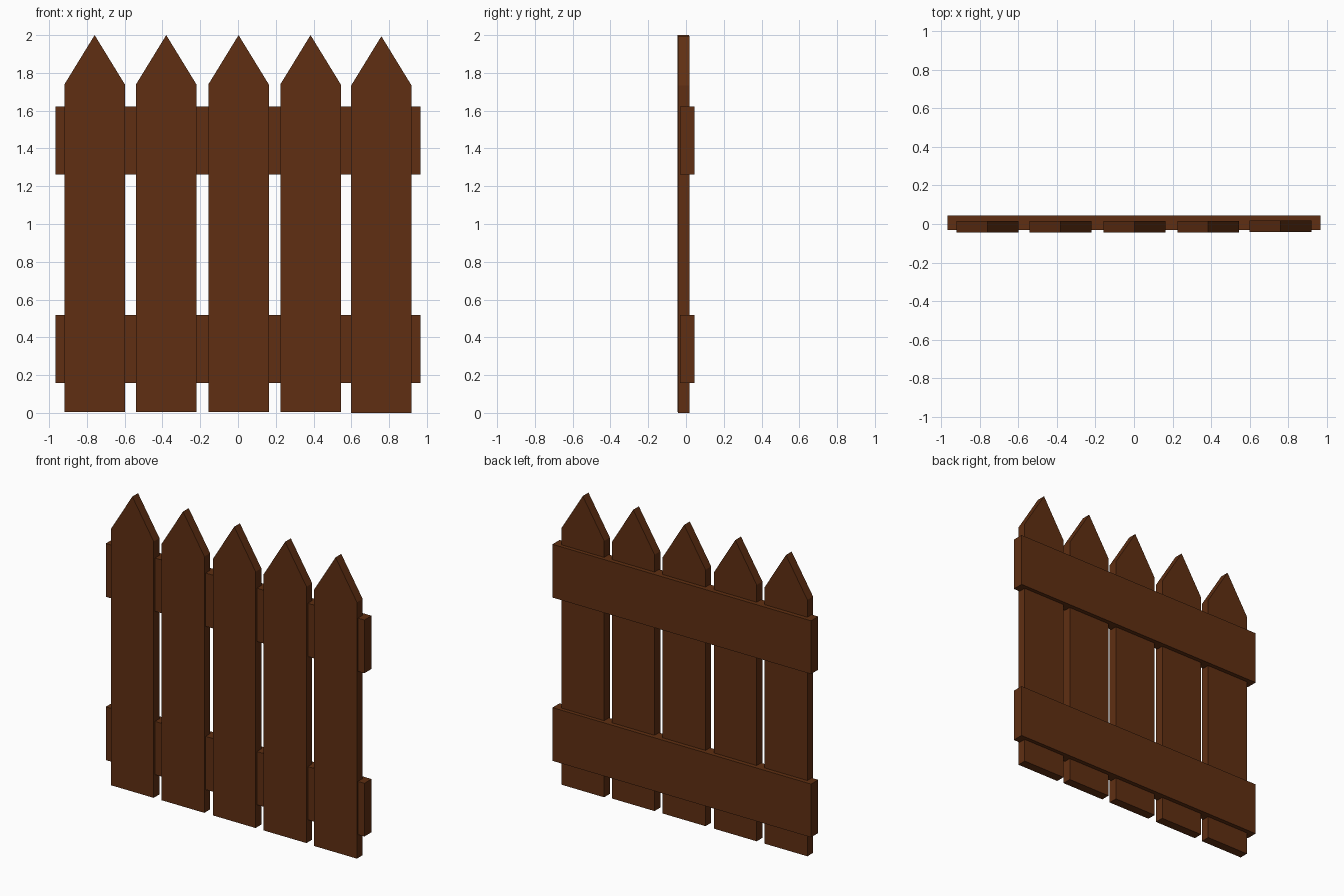
import bpy

if "Cube" in bpy.data.objects:
    bpy.data.objects.remove(bpy.data.objects["Cube"])

wood = bpy.data.materials.new("dark brown wood")
wood.diffuse_color = (0.115, 0.028, 0.006, 1)
wood.use_nodes = True
wood.node_tree.nodes["Principled BSDF"].inputs["Base Color"].default_value = wood.diffuse_color


def board(name, profile, y0, y1):
    """Extrude an x-z outline (counter-clockwise from the front) from y0 to y1."""
    n = len(profile)
    verts = [(x, y, z) for y in (y0, y1) for x, z in profile]
    faces = [tuple(range(n)), tuple(range(2 * n - 1, n - 1, -1))]
    faces += [(i, i + n, (i + 1) % n + n, (i + 1) % n) for i in range(n)]
    mesh = bpy.data.meshes.new(name)
    mesh.from_pydata(verts, [], faces)
    mesh.materials.append(wood)
    obj = bpy.data.objects.new(name, mesh)
    bpy.context.collection.objects.link(obj)


# Pointed pickets; the last one sits slightly lower and further back
HALF = 0.16
centres = (-0.759, -0.38, 0.003, 0.384, 0.759)
for i, x in enumerate(centres):
    last = i == len(centres) - 1
    dz, dy = (0.0, 0.003) if last else (0.006, 0.0)
    outline = [(x - HALF, dz), (x + HALF, dz), (x + HALF, 1.733 + dz),
               (x, 1.994 + dz), (x - HALF, 1.733 + dz)]
    board(f"picket_{i + 1}", outline, -0.045 + dy, 0.016 + dy)

# Horizontal rails behind the pickets
for name, z0, z1 in (("lower_rail", 0.158, 0.518), ("upper_rail", 1.262, 1.622)):
    board(name, [(-0.967, z0), (0.967, z0), (0.967, z1), (-0.967, z1)], -0.031, 0.045)
